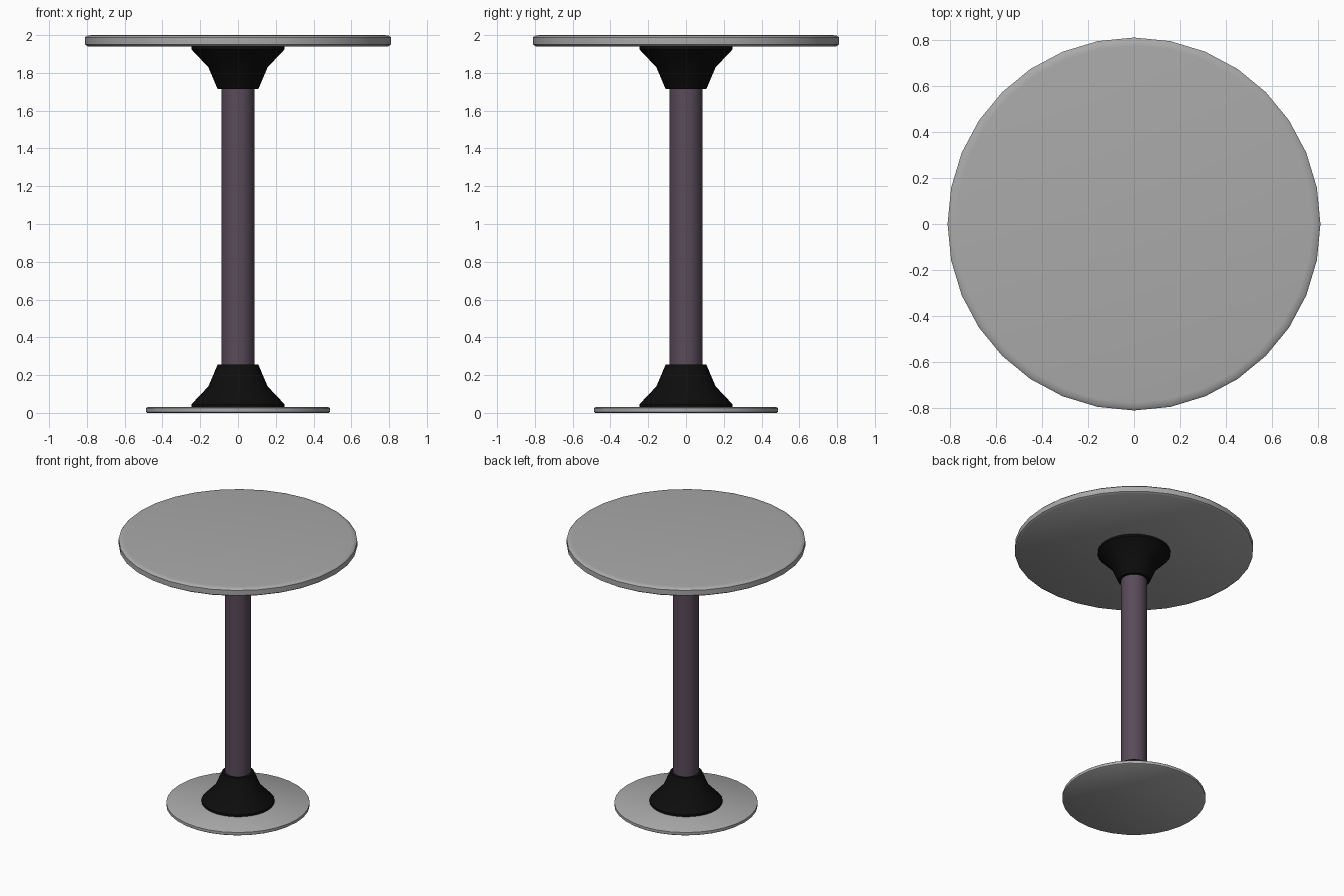
import bpy
import math

cube = bpy.data.objects.get("Cube")
if cube:
    bpy.data.objects.remove(cube, do_unlink=True)


def make_material(name, color):
    mat = bpy.data.materials.new(name)
    mat.use_nodes = True
    mat.diffuse_color = color
    mat.node_tree.nodes["Principled BSDF"].inputs["Base Color"].default_value = color
    return mat


grey = make_material("light grey", (0.40, 0.40, 0.40, 1))
black = make_material("black", (0.004, 0.004, 0.004, 1))
purple = make_material("dusky purple", (0.10, 0.07, 0.10, 1))


def lathe(name, profile, mat, sides=32, angle=40):
    """Capped solid of revolution from (radius, height) pairs, bottom to top."""
    verts, faces = [], []
    for radius, z in profile:
        for i in range(sides):
            a = math.tau * i / sides
            verts.append((radius * math.cos(a), radius * math.sin(a), z))
    for ring in range(len(profile) - 1):
        low, high = ring * sides, (ring + 1) * sides
        for i in range(sides):
            j = (i + 1) % sides
            faces.append((low + i, low + j, high + j, high + i))
    faces.append(tuple(reversed(range(sides))))
    faces.append(tuple(range(len(verts) - sides, len(verts))))
    mesh = bpy.data.meshes.new(name)
    mesh.from_pydata(verts, [], faces)
    mesh.materials.append(mat)
    obj = bpy.data.objects.new(name, mesh)
    bpy.context.collection.objects.link(obj)
    bpy.ops.object.select_all(action="DESELECT")
    obj.select_set(True)
    bpy.context.view_layer.objects.active = obj
    bpy.ops.object.shade_smooth_by_angle(angle=math.radians(angle))
    return obj


# Round top and foot plate with softened rims
lathe("table_top", [(0.795, 1.94), (0.81, 1.95), (0.81, 1.988), (0.80, 1.997), (0.775, 2.0)], grey)
lathe("foot_plate", [(0.48, 0), (0.487, 0.005), (0.487, 0.025), (0.48, 0.03)], grey)

# Central pole
lathe("pole", [(0.087, 0.03), (0.087, 1.94)], purple)

# Flared collars, mirrored top and bottom
flare = [(0.247, 0.03), (0.247, 0.045), (0.157, 0.14), (0.108, 0.255)]
lathe("lower_collar", flare, black)
lathe("upper_collar", [(r, 1.97 - z) for r, z in reversed(flare)], black)
